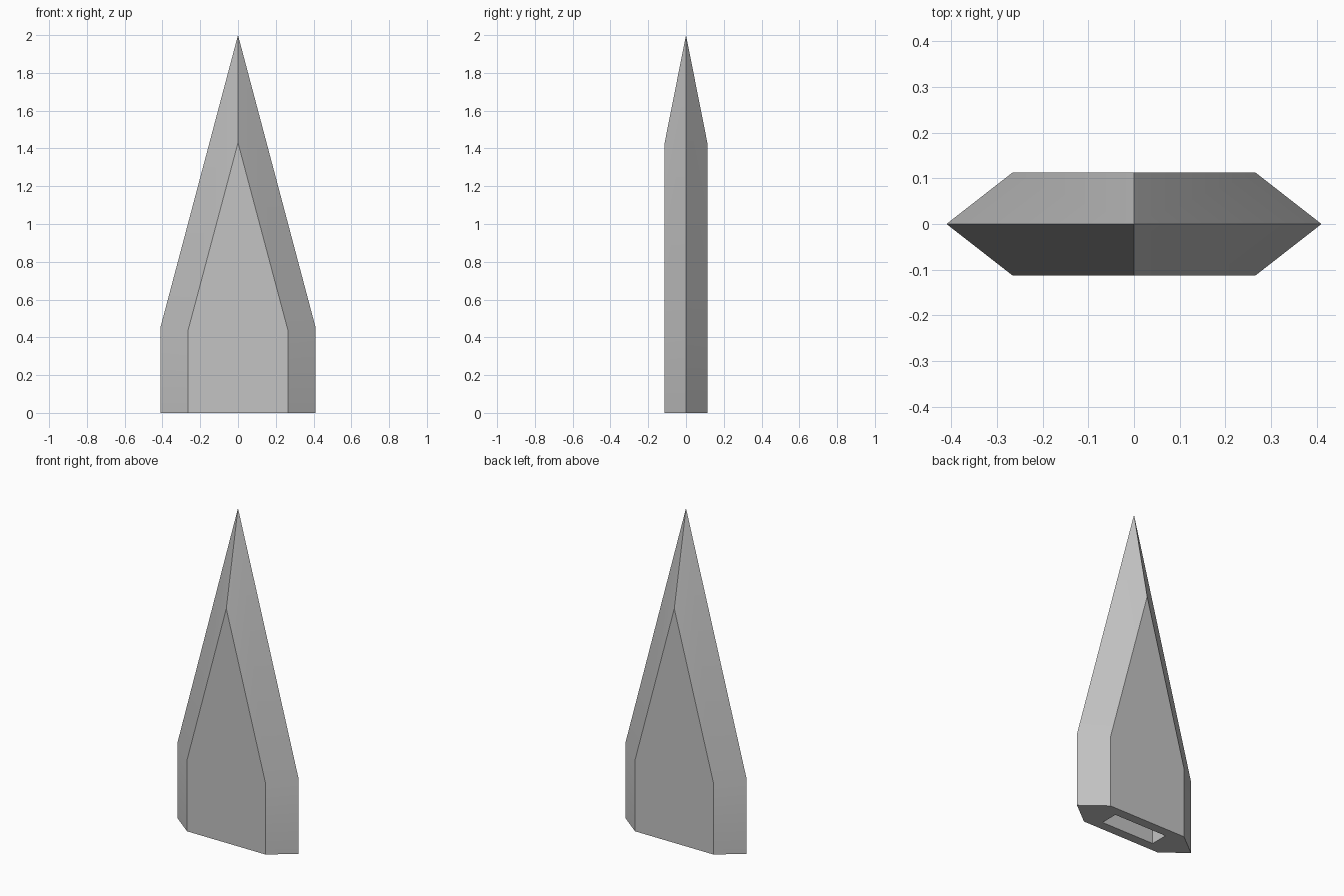
import bpy
import bmesh
import math

default = bpy.data.objects.get("Cube")
if default:
    bpy.data.objects.remove(default, do_unlink=True)

# Single grey finish
grey = bpy.data.materials.new("plain_grey")
grey.use_nodes = True
colour = (0.55, 0.55, 0.55, 1)
grey.diffuse_color = colour
grey.node_tree.nodes["Principled BSDF"].inputs["Base Color"].default_value = colour

# Main dimensions
edge, flat, thick = 0.41, 0.265, 0.113
edge_z, flat_z, ridge_z, tip_z = 0.455, 0.435, 1.43, 2.0
slot_x, slot_y, slot_z = 0.18, 0.055, 0.4

# One quarter of the blade, mirrored below
quarter = [
    # flat front panel
    [(0, thick, 0), (flat, thick, 0), (flat, thick, flat_z), (0, thick, ridge_z)],
    # bevel along the straight side
    [(flat, thick, 0), (edge, 0, 0), (edge, 0, edge_z), (flat, thick, flat_z)],
    # bevel rising to the tip
    [(flat, thick, flat_z), (edge, 0, edge_z), (0, 0, tip_z), (0, thick, ridge_z)],
    # underside around the slot
    [(0, thick, 0), (0, slot_y, 0), (slot_x, slot_y, 0), (flat, thick, 0)],
    [(flat, thick, 0), (slot_x, slot_y, 0), (slot_x, 0, 0), (edge, 0, 0)],
    # slot walls and ceiling
    [(0, slot_y, 0), (slot_x, slot_y, 0), (slot_x, slot_y, slot_z), (0, slot_y, slot_z)],
    [(slot_x, slot_y, 0), (slot_x, 0, 0), (slot_x, 0, slot_z), (slot_x, slot_y, slot_z)],
    [(0, 0, slot_z), (slot_x, 0, slot_z), (slot_x, slot_y, slot_z), (0, slot_y, slot_z)],
]

bm = bmesh.new()
for sx in (-1, 1):
    for sy in (-1, 1):
        for corners in quarter:
            bm.faces.new([bm.verts.new((sx * x, sy * y, z)) for x, y, z in corners])
bmesh.ops.remove_doubles(bm, verts=bm.verts, dist=0.0001)
bmesh.ops.recalc_face_normals(bm, faces=bm.faces)

mesh = bpy.data.meshes.new("spear_point")
bm.to_mesh(mesh)
bm.free()
mesh.materials.append(grey)
blade = bpy.data.objects.new("spear_point", mesh)
bpy.context.collection.objects.link(blade)

# Soft shading over the slight bend, crisp main edges
bpy.ops.object.select_all(action='DESELECT')
blade.select_set(True)
bpy.context.view_layer.objects.active = blade
bpy.ops.object.shade_smooth_by_angle(angle=math.radians(20))
